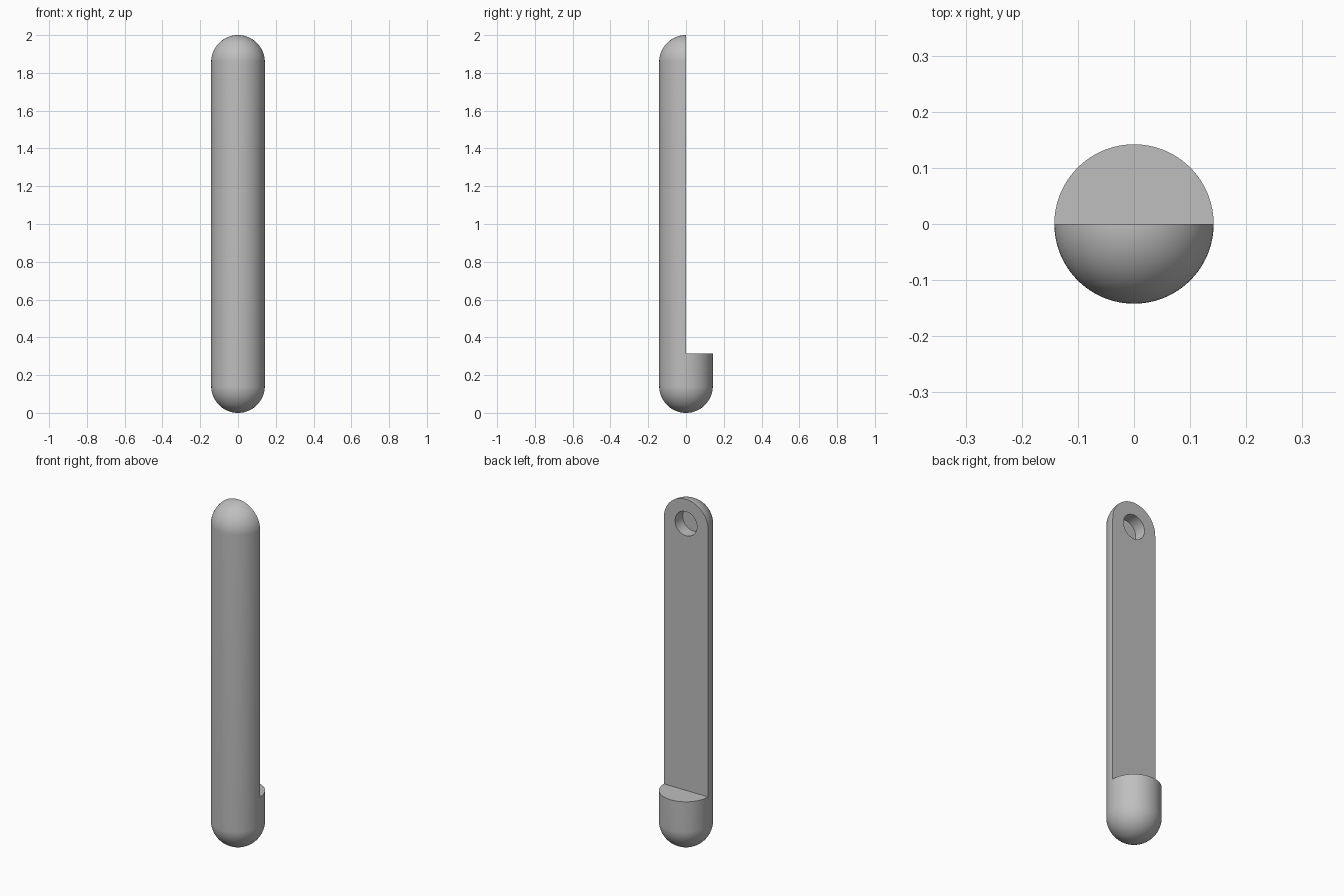
import bpy, bmesh, math

default = bpy.data.objects.get("Cube")
if default:
    bpy.data.objects.remove(default, do_unlink=True)

RADIUS, HEIGHT = 0.142, 2.0
STEP_Z = 0.315
SEGMENTS, ARC = 96, 24
HOLE_RADIUS, HOLE_DEPTH = 0.07, 0.07

grey = bpy.data.materials.new("plain grey")
grey.use_nodes = True
colour = (0.52, 0.52, 0.52, 1)
grey.diffuse_color = colour
grey.node_tree.nodes["Principled BSDF"].inputs["Base Color"].default_value = colour


def add_object(name, bm):
    bmesh.ops.recalc_face_normals(bm, faces=bm.faces)
    mesh = bpy.data.meshes.new(name)
    bm.to_mesh(mesh)
    bm.free()
    mesh.materials.append(grey)
    obj = bpy.data.objects.new(name, mesh)
    bpy.context.collection.objects.link(obj)
    return obj


def subtract(target, cutter):
    cutter.hide_render = True
    mod = target.modifiers.new("cut", 'BOOLEAN')
    mod.operation, mod.solver, mod.object = 'DIFFERENCE', 'EXACT', cutter
    bpy.context.view_layer.objects.active = target
    bpy.ops.object.modifier_apply(modifier=mod.name)
    bpy.data.objects.remove(cutter, do_unlink=True)


# Round-ended rod: a half outline spun about the z axis
profile = []
for centre, start in ((RADIUS, -math.pi / 2), (HEIGHT - RADIUS, 0)):
    for i in range(ARC + 1):
        a = start + math.pi / 2 * i / ARC
        profile.append((RADIUS * math.cos(a), 0, centre + RADIUS * math.sin(a)))
bm = bmesh.new()
verts = [bm.verts.new(p) for p in profile]
edges = [bm.edges.new(pair) for pair in zip(verts, verts[1:])]
bmesh.ops.spin(bm, geom=verts + edges, cent=(0, 0, 0), axis=(0, 0, 1),
               angle=math.tau, steps=SEGMENTS)
bmesh.ops.remove_doubles(bm, verts=bm.verts, dist=0.0001)
rod = add_object("split_rod", bm)

# Remove the back half above the step
bm = bmesh.new()
bmesh.ops.create_cube(bm, size=1)
bmesh.ops.scale(bm, vec=(1, 1, HEIGHT), verts=bm.verts)
bmesh.ops.translate(bm, vec=(0, 0.5, STEP_Z + HEIGHT / 2), verts=bm.verts)
subtract(rod, add_object("back_cutter", bm))

# Blind round hole in the flat back, near the top
bm = bmesh.new()
bmesh.ops.create_cone(bm, cap_ends=True, segments=64, radius1=HOLE_RADIUS,
                      radius2=HOLE_RADIUS, depth=HOLE_DEPTH * 2)
hole = add_object("hole_cutter", bm)
hole.rotation_euler.x = math.pi / 2
hole.location.z = HEIGHT - RADIUS
subtract(rod, hole)

# Smooth curves, crisp cut edges
bpy.ops.object.select_all(action='DESELECT')
rod.select_set(True)
bpy.context.view_layer.objects.active = rod
bpy.ops.object.shade_smooth_by_angle(angle=math.radians(30))
